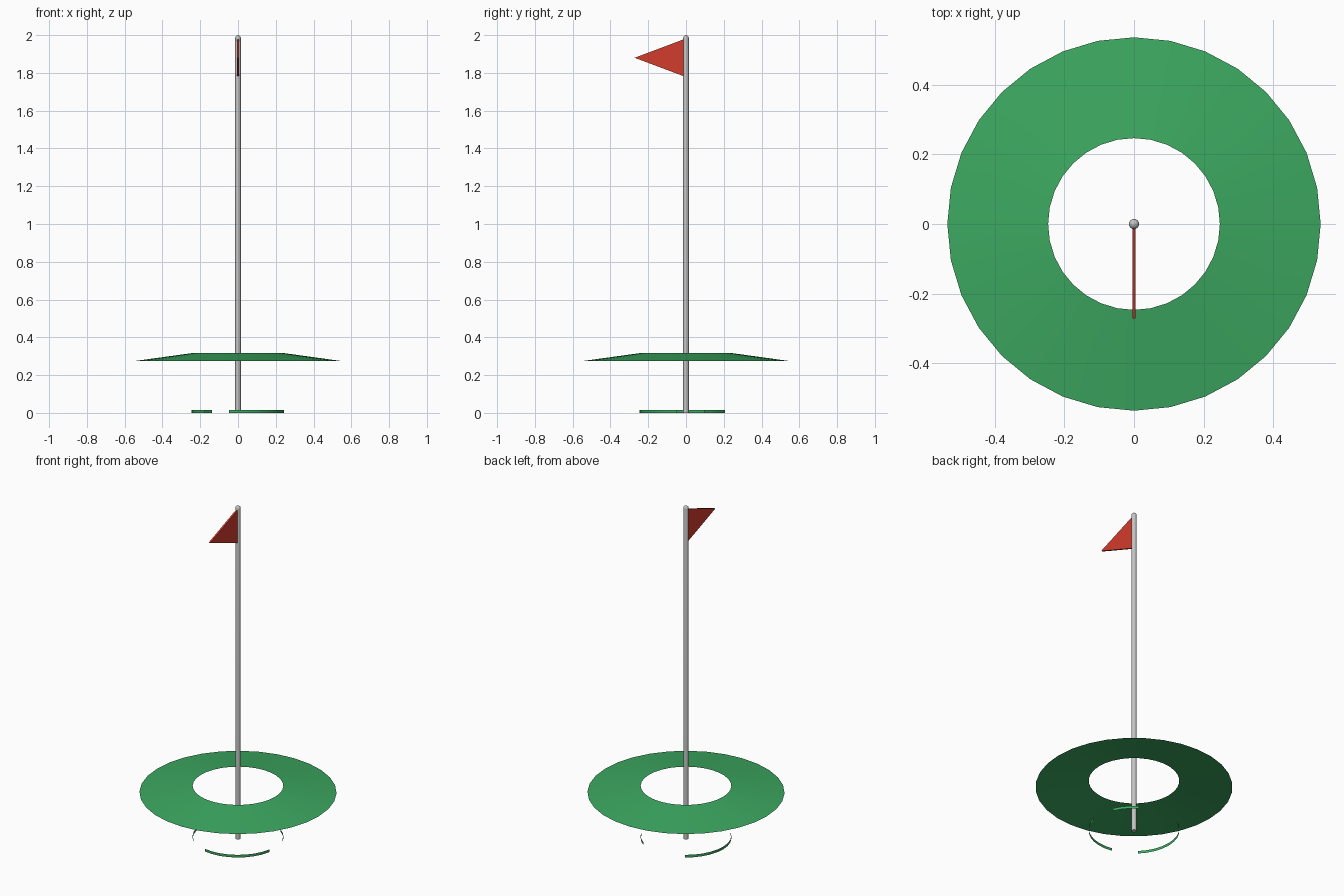
import bpy, bmesh, math

cube = bpy.data.objects.get("Cube")
if cube:
    bpy.data.objects.remove(cube, do_unlink=True)

SIDES = 32
STEP = math.tau / SIDES
CUP_R = 0.247


def material(name, color, roughness=0.6):
    mat = bpy.data.materials.new(name)
    mat.use_nodes = True
    mat.diffuse_color = color
    bsdf = mat.node_tree.nodes["Principled BSDF"]
    bsdf.inputs["Base Color"].default_value = color
    bsdf.inputs["Roughness"].default_value = roughness
    return mat


def finish(name, bm, mat, smooth=True):
    mesh = bpy.data.meshes.new(name)
    bm.to_mesh(mesh)
    bm.free()
    mesh.materials.append(mat)
    obj = bpy.data.objects.new(name, mesh)
    bpy.context.collection.objects.link(obj)
    if smooth:
        bpy.ops.object.select_all(action='DESELECT')
        obj.select_set(True)
        bpy.context.view_layer.objects.active = obj
        bpy.ops.object.shade_smooth_by_angle(angle=math.radians(40))
    return obj


def sweep(bm, profile, sides, first=0, count=None):
    """Sweep a (radius, height) profile, listed bottom or outside first, about z."""
    count = sides if count is None else count
    closed = count == sides
    rows = []
    for i in range(count if closed else count + 1):
        a = (first + i) * math.tau / sides
        rows.append([bm.verts.new((r * math.cos(a), r * math.sin(a), z))
                     for r, z in profile])
    for i in range(count):
        a, b = rows[i], rows[(i + 1) % len(rows)]
        for k in range(len(profile) - 1):
            bm.faces.new((a[k], b[k], b[k + 1], a[k + 1]))
    return rows


green = material("grass green", (0.045, 0.392, 0.117, 1))
red = material("flag red", (0.651, 0.045, 0.026, 1))
grey = material("pole grey", (0.55, 0.55, 0.55, 1))

# Sloping grass collar, an open sheet around the hole
bm = bmesh.new()
sweep(bm, [(0.537, 0.276), (CUP_R, 0.316)], SIDES)
finish("grass_collar", bm, green)

# Broken rim on the ground: (first step, number of steps)
for n, (first, count) in enumerate([(-9, 8), (2, 3), (11, 9)], 1):
    bm = bmesh.new()
    sweep(bm, [(CUP_R, 0.0), (CUP_R, 0.016)], SIDES, first, count)
    finish(f"ground_rim_{n}", bm, green)

# Pole with a rounded tip
POLE_R = 0.0148
tip = [(POLE_R * math.cos(t), 2 - POLE_R + POLE_R * math.sin(t))
       for t in (math.radians(d) for d in (0, 22, 45, 68, 86))]
bm = bmesh.new()
rows = sweep(bm, [(POLE_R, 0.0)] + tip, 16)
bm.faces.new([row[0] for row in reversed(rows)])
bm.faces.new([row[-1] for row in rows])
finish("pole", bm, grey)

# Triangular pennant
bm = bmesh.new()
outline = [(-0.006, 1.78), (-0.006, 1.98), (-0.272, 1.88)]
face = bm.faces.new([bm.verts.new((-0.005, y, z)) for y, z in outline])
out = bmesh.ops.extrude_face_region(bm, geom=[face])
bmesh.ops.translate(bm, vec=(0.01, 0, 0),
                    verts=[v for v in out["geom"] if isinstance(v, bmesh.types.BMVert)])
bmesh.ops.recalc_face_normals(bm, faces=bm.faces)
finish("pennant", bm, red, smooth=False)
